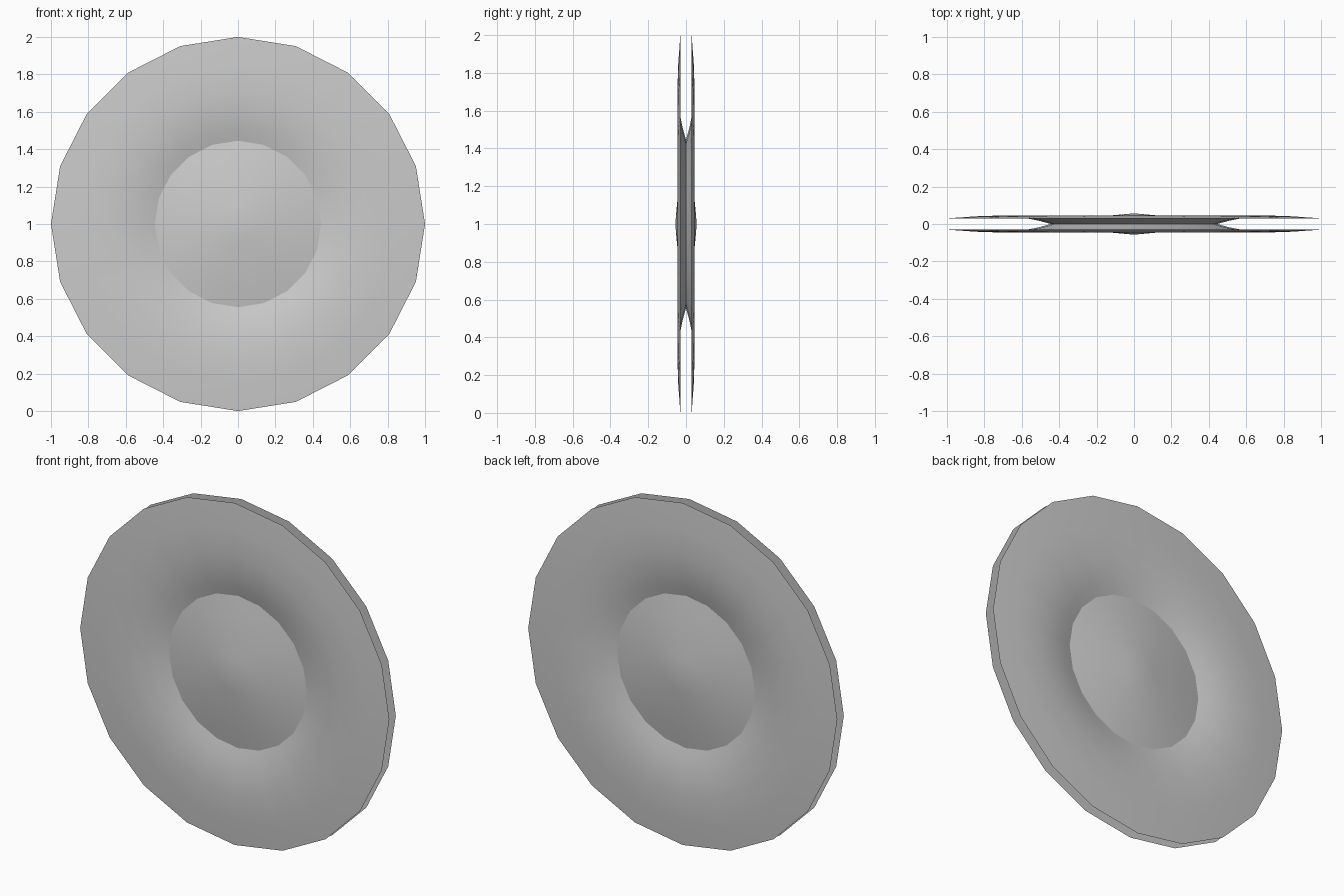
import bpy, bmesh, math

if "Cube" in bpy.data.objects:
    bpy.data.objects.remove(bpy.data.objects["Cube"])

SIDES = 20
# (radius, distance from the middle plane)
FLARE = [(0.445, 0.0), (0.51, 0.018), (0.58, 0.032), (0.70, 0.046), (0.85, 0.041), (1.0, 0.03)]
DOME = [(0.0, 0.057), (0.10, 0.048), (0.22, 0.035), (0.34, 0.018), (0.445, 0.0)]


def lathe(name, profile, side):
    """Spin a profile round the y axis; side -1 is the front, +1 the back."""
    bm = bmesh.new()
    rings = []
    for r, d in profile:
        if r == 0:
            rings.append([bm.verts.new((0, side * d, 1))] * SIDES)
            continue
        rings.append([bm.verts.new((r * math.sin(a), side * d, 1 + r * math.cos(a)))
                      for a in (2 * math.pi * i / SIDES for i in range(SIDES))])
    for inner, outer in zip(rings, rings[1:]):
        for i in range(SIDES):
            j = (i + 1) % SIDES
            quad = list(dict.fromkeys((inner[i], outer[i], outer[j], inner[j])))
            face = bm.faces.new(quad)
            face.smooth = True
            face.normal_update()
            if face.normal.y * side < 0:
                face.normal_flip()
    mesh = bpy.data.meshes.new(name)
    bm.to_mesh(mesh)
    bm.free()
    obj = bpy.data.objects.new(name, mesh)
    bpy.context.collection.objects.link(obj)


# Two thin flared plates touching at the hub, open at the rim, each with a shallow dome
for label, side in (("front", -1), ("back", 1)):
    lathe(label + "_flared_plate", FLARE, side)
    lathe(label + "_hub_dome", DOME, side)
